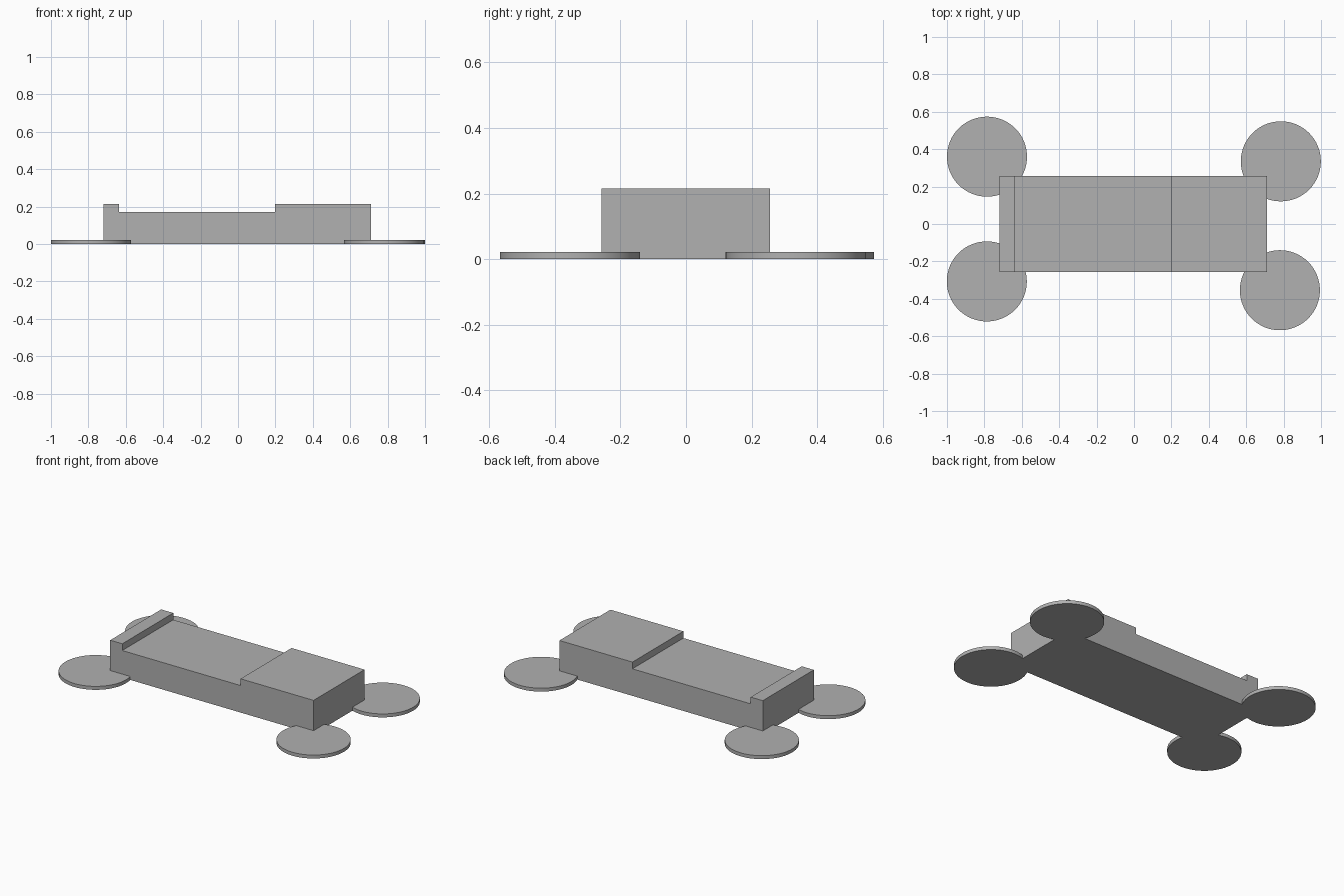
import bpy
import bmesh

if "Cube" in bpy.data.objects:
    bpy.data.objects.remove(bpy.data.objects["Cube"])

grey = bpy.data.materials.new("plain grey")
grey.diffuse_color = (0.44, 0.44, 0.44, 1)
grey.use_nodes = True
grey.node_tree.nodes["Principled BSDF"].inputs["Base Color"].default_value = grey.diffuse_color

# Body: stepped side profile extruded across the width
profile = [(-0.72, 0), (0.712, 0), (0.712, 0.215), (0.198, 0.215),
           (0.198, 0.172), (-0.635, 0.172), (-0.635, 0.215), (-0.72, 0.215)]
bm = bmesh.new()
face = bm.faces.new([bm.verts.new((x, -0.257, z)) for x, z in profile])
ext = bmesh.ops.extrude_face_region(bm, geom=[face])
bmesh.ops.translate(bm, vec=(0, 0.513, 0),
                    verts=[v for v in ext["geom"] if isinstance(v, bmesh.types.BMVert)])
bmesh.ops.recalc_face_normals(bm, faces=bm.faces)
mesh = bpy.data.meshes.new("body")
bm.to_mesh(mesh)
bm.free()
body = bpy.data.objects.new("body", mesh)
bpy.context.collection.objects.link(body)
mesh.materials.append(grey)

# Flat corner discs, slightly unevenly placed
discs = {"back_left_disc": (-0.786, 0.36), "back_right_disc": (0.785, 0.335),
         "front_left_disc": (-0.787, -0.307), "front_right_disc": (0.78, -0.354)}
for name, (x, y) in discs.items():
    bpy.ops.mesh.primitive_cylinder_add(vertices=64, radius=0.214, depth=0.022,
                                        location=(x, y, 0.011))
    disc = bpy.context.object
    disc.name = name
    disc.data.materials.append(grey)
    bpy.ops.object.shade_smooth_by_angle()
